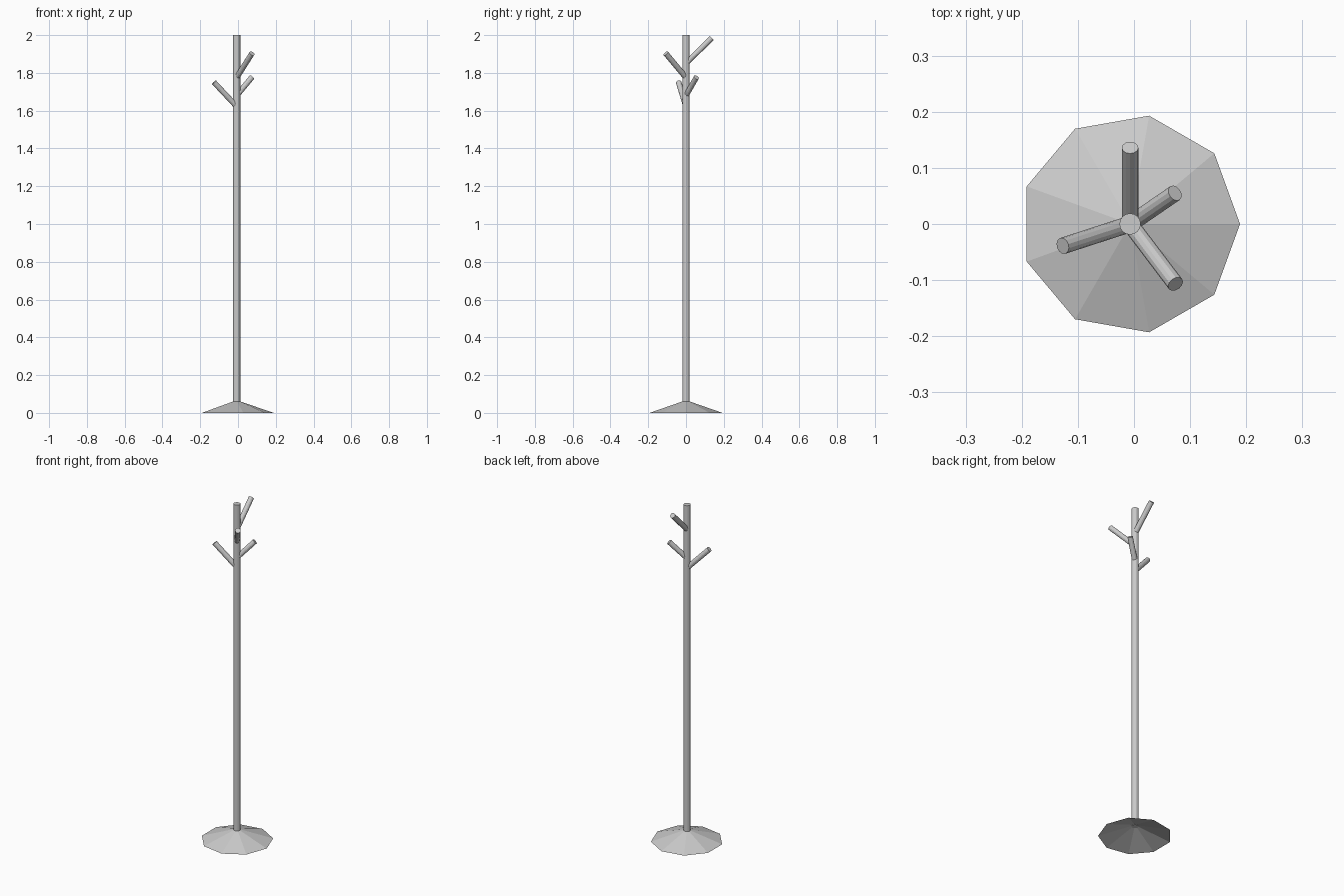
import bpy
from mathutils import Vector

if "Cube" in bpy.data.objects:
    bpy.data.objects.remove(bpy.data.objects["Cube"])

CX = -0.007  # pole axis


def rod(name, start, end, radius, sides):
    """Capped flat-sided rod between two points."""
    a, b = Vector(start), Vector(end)
    d = b - a
    bpy.ops.mesh.primitive_cylinder_add(
        vertices=sides, radius=radius, depth=d.length, location=(a + b) / 2,
        rotation=d.to_track_quat('Z', 'Y').to_euler())
    obj = bpy.context.object
    obj.name = name
    return obj


# Base: shallow nine-sided open cone, one corner pointing to +x
bpy.ops.mesh.primitive_cone_add(
    vertices=9, radius1=0.196, radius2=0.018, depth=0.061,
    end_fill_type='NOTHING', location=(CX, 0, 0.0305),
    rotation=(0, 0, -1.5707963))
base = bpy.context.object
base.name = "base"
# make sure a corner lies on +x whatever the primitive's start angle
v = max((v.co for v in base.data.vertices), key=lambda c: c.xy.length)
first = base.data.vertices[0].co
base.rotation_euler.z = -Vector((1, 0)).angle_signed(first.xy) * -1

# Pole
rod("pole", (CX, 0, 0.058), (CX, 0, 2.0), 0.019, 16)

# Hooks: root height and tip position
hooks = [
    (1.85, (CX, 0.136, 1.985)),
    (1.775, (0.074, -0.107, 1.903)),
    (1.622, (-0.127, -0.039, 1.750)),
    (1.680, (0.073, 0.055, 1.776)),
]
for i, (z, tip) in enumerate(hooks, 1):
    rod(f"hook_{i}", (CX, 0, z), tip, 0.0148, 12)
